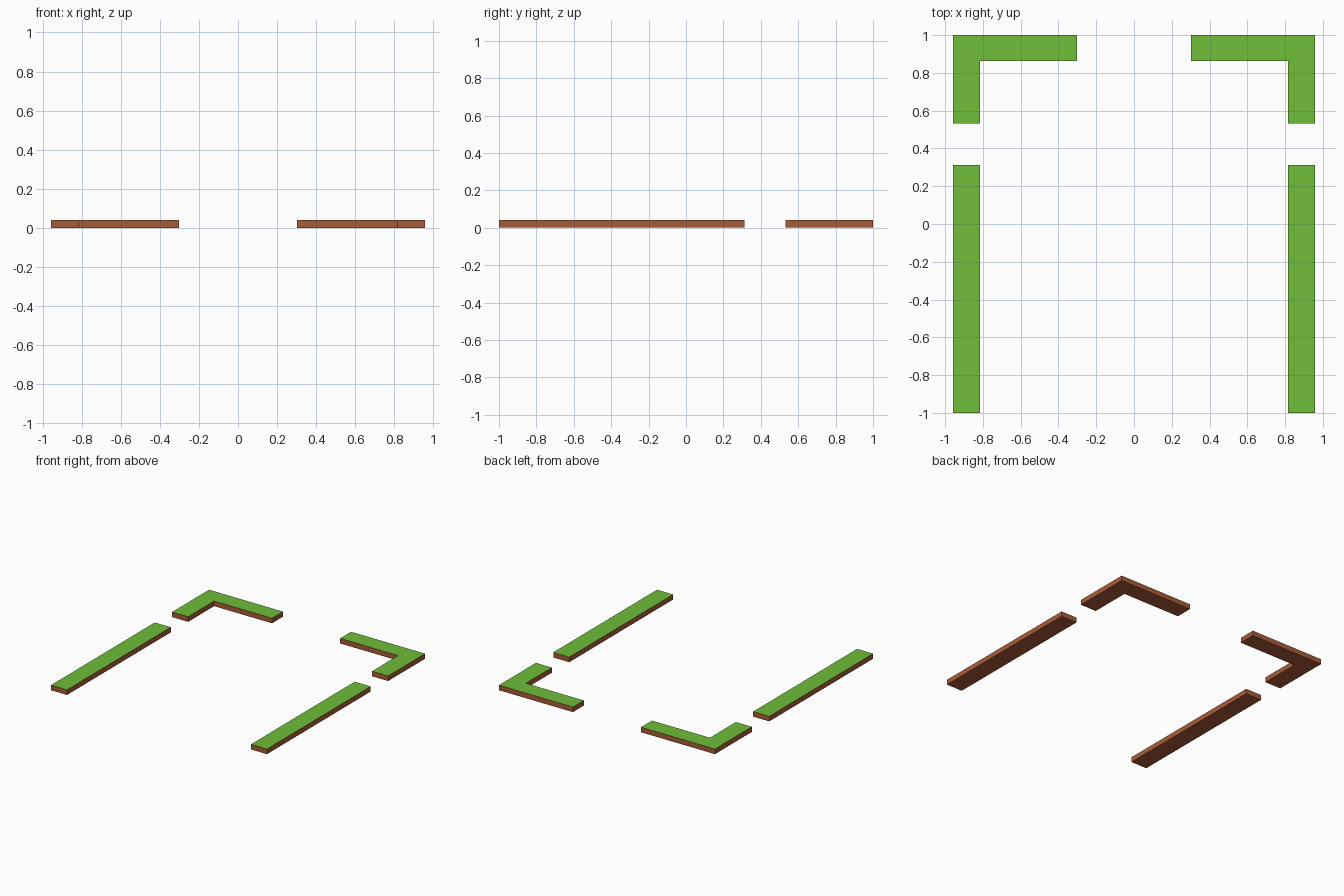
import bpy, bmesh

if "Cube" in bpy.data.objects:
    bpy.data.objects.remove(bpy.data.objects["Cube"])

HEIGHT = 0.041


def material(name, color):
    m = bpy.data.materials.new(name)
    m.diffuse_color = (*color, 1.0)
    m.use_nodes = True
    m.node_tree.nodes["Principled BSDF"].inputs["Base Color"].default_value = m.diffuse_color
    return m


grass = material("grass green", (0.162, 0.515, 0.042))
earth = material("earth brown", (0.392, 0.107, 0.040))


def slab(name, outline):
    """Extrude a flat outline; grass on the upward faces, earth elsewhere; mirrored in x."""
    bm = bmesh.new()
    base = bm.faces.new([bm.verts.new((x, y, 0)) for x, y in outline])
    top = bmesh.ops.extrude_face_region(bm, geom=[base], use_keep_orig=True)["geom"]
    for v in top:
        if isinstance(v, bmesh.types.BMVert):
            v.co.z = HEIGHT
    bmesh.ops.recalc_face_normals(bm, faces=bm.faces)
    bm.normal_update()
    for f in bm.faces:
        f.material_index = 0 if f.normal.z > 0.5 else 1
    mesh = bpy.data.meshes.new(name)
    bm.to_mesh(mesh)
    bm.free()
    mesh.materials.append(grass)
    mesh.materials.append(earth)
    obj = bpy.data.objects.new(name, mesh)
    bpy.context.collection.objects.link(obj)
    mirror = obj.modifiers.new("left_and_right", 'MIRROR')
    mirror.use_mirror_merge = False
    return obj


X_OUT, X_IN = 0.957, 0.815

# Long straight strips along both sides
slab("side_strips", [(X_IN, -1), (X_OUT, -1), (X_OUT, 0.313), (X_IN, 0.313)])

# L-shaped strips at the back corners
slab("corner_strips", [(X_IN, 0.533), (X_OUT, 0.533), (X_OUT, 1),
                       (0.302, 1), (0.302, 0.862), (X_IN, 0.862)])
